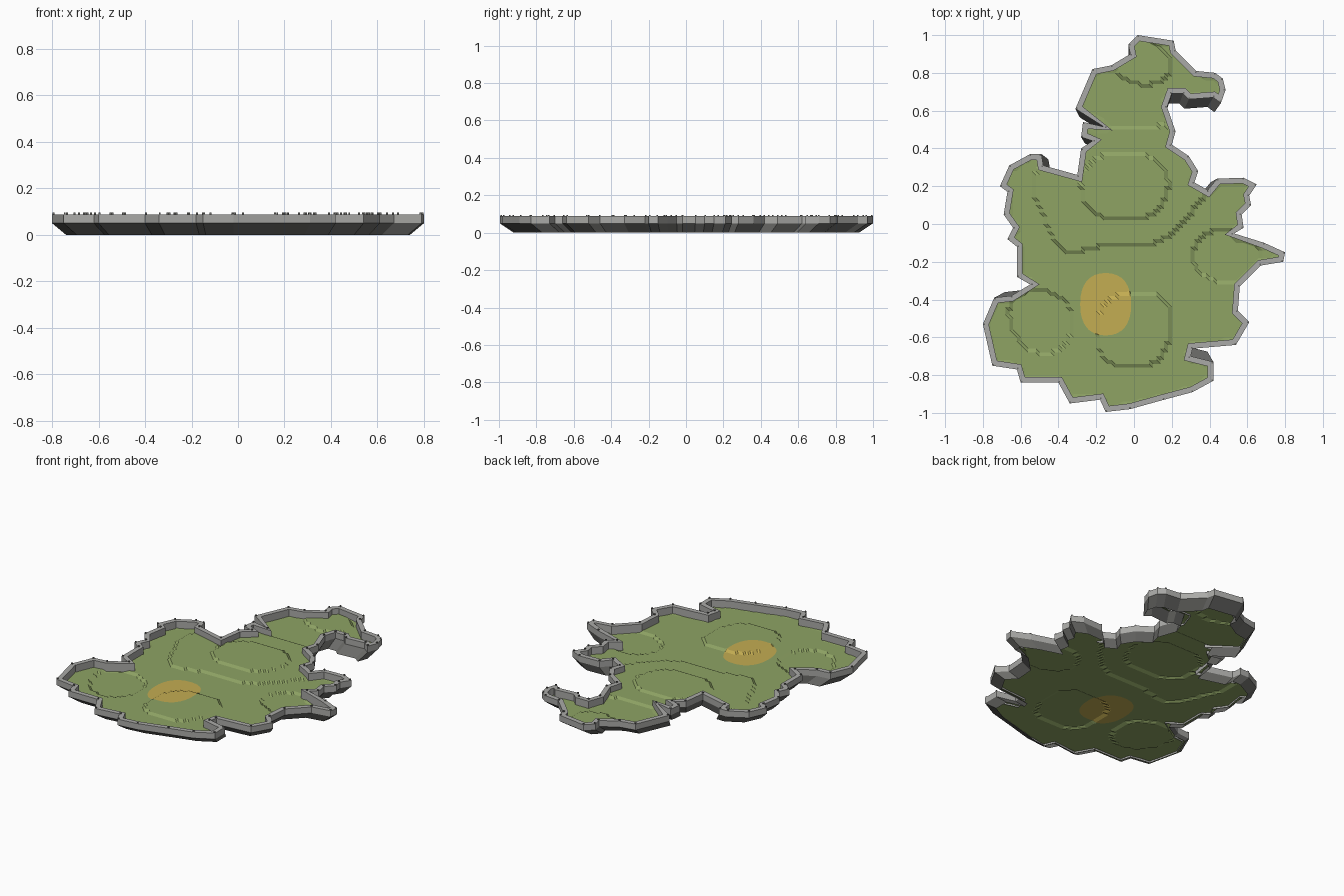
import bpy, bmesh, math
from mathutils import Vector
from mathutils.geometry import delaunay_2d_cdt

if "Cube" in bpy.data.objects:
    bpy.data.objects.remove(bpy.data.objects["Cube"])

RIM_TOP, RIM_BASE, RIM_WIDTH, TAPER = 0.088, 0.05, 0.03, 0.925

# coastline, clockwise from the northern tip
COAST = [(.02, 1), (.21, .97), (.22, .92), (.33, .81), (.43, .80), (.47, .77), (.485, .71), (.46, .64),
         (.42, .67), (.29, .66), (.26, .69), (.20, .69), (.175, .62), (.22, .49), (.20, .42), (.29, .36),
         (.34, .28), (.32, .22), (.39, .18), (.44, .24), (.58, .245), (.65, .21), (.61, .15), (.62, .10),
         (.57, .05), (.58, -.02), (.53, -.05), (.69, -.10), (.80, -.15), (.79, -.20), (.67, -.22),
         (.56, -.33), (.55, -.46), (.61, -.52), (.54, -.64), (.31, -.66), (.30, -.70), (.42, -.73),
         (.42, -.83), (.31, -.89), (.16, -.93), (-.02, -.98), (-.15, -.995), (-.18, -.93), (-.34, -.95),
         (-.40, -.84), (-.60, -.84), (-.62, -.77), (-.75, -.75), (-.80, -.53), (-.74, -.39), (-.65, -.38),
         (-.55, -.32), (-.62, -.28), (-.62, -.12), (-.67, -.08), (-.64, -.02), (-.69, .05), (-.67, .17),
         (-.71, .20), (-.66, .31), (-.55, .37), (-.49, .37), (-.48, .31), (-.30, .26), (-.28, .40),
         (-.22, .44), (-.28, .46), (-.27, .54), (-.16, .515), (-.31, .61), (-.22, .82), (-.12, .84),
         (-.02, .90), (-.03, .95)]
coast = [Vector(p) for p in reversed(COAST)]
N = len(coast)


def material(name, r, g, b):
    m = bpy.data.materials.new(name)
    m.diffuse_color = [((c / 255 + .055) / 1.055) ** 2.4 for c in (r, g, b)] + [1]
    m.use_nodes = True
    m.node_tree.nodes["Principled BSDF"].inputs["Base Color"].default_value = m.diffuse_color
    return m


def add_object(name, verts, faces, mats):
    me = bpy.data.meshes.new(name)
    me.from_pydata(verts, [], faces)
    for m in mats:
        me.materials.append(m)
    ob = bpy.data.objects.new(name, me)
    bpy.context.collection.objects.link(ob)
    return ob


def ring(points, z, scale=1.0):
    return [(p.x * scale, p.y * scale, z) for p in points]


def loft(name, rings, mat):
    verts = [v for r in rings for v in r]
    faces = [(k * N + i, k * N + (i + 1) % N, (k + 1) * N + (i + 1) % N, (k + 1) * N + i)
             for k in range(len(rings) - 1) for i in range(N)]
    return add_object(name, verts, faces, [mat])


def inset(points, d):
    out = []
    for i, p in enumerate(points):
        a = (p - points[i - 1]).normalized()
        b = (points[(i + 1) % N] - p).normalized()
        n1, n2 = Vector((-a.y, a.x)), Vector((-b.y, b.x))
        m = (n1 + n2).normalized()
        out.append(p + m * d / max(m.dot(n1), 0.6))
    return out


def clear_inside(x, y, margin):
    inside = False
    for i in range(N):
        ax, ay = coast[i - 1]
        bx, by = coast[i]
        if (ay > y) != (by > y) and x < (bx - ax) * (y - ay) / (by - ay) + ax:
            inside = not inside
        dx, dy = bx - ax, by - ay
        t = max(0, min(1, ((x - ax) * dx + (y - ay) * dy) / (dx * dx + dy * dy)))
        if (x - ax - t * dx) ** 2 + (y - ay - t * dy) ** 2 < margin * margin:
            return False
    return inside


def bump(x, y, cx, cy, rx, ry):
    return math.exp(-((x - cx) / rx) ** 2 - ((y - cy) / ry) ** 2)


def ground_height(x, y):
    # low terraces stepping down from a central rise
    f = (1.0 + 2.2 * bump(x, y, -.05, .2, .42, .28) + 0.9 * bump(x, y, .02, -.55, .3, .25)
         - 1.3 * bump(x, y, .42, -.15, .2, .18) - 1.2 * bump(x, y, -.5, -.5, .2, .18)
         + 1.2 * bump(x, y, .05, .85, .16, .12) + 0.25 * math.sin(9 * x + 2) * math.sin(8 * y))
    return 0.032 + 0.01 * max(0, min(3, round(f)))


green = material("grass green", 142, 163, 100)
sand = material("sand yellow", 196, 173, 82)
grey = material("rim grey", 170, 170, 167)
dark = material("cliff dark grey", 108, 108, 105)

# tapering cliff below, and the raised rim wall around the coast
loft("cliff", [ring(coast, 0, TAPER), ring(coast, RIM_BASE)], dark)
inner = inset(coast, RIM_WIDTH)
loft("rim_wall", [ring(coast, RIM_BASE), ring(coast, RIM_TOP), ring(inner, RIM_TOP), ring(inner, 0.032)], grey)

# small dark pegs on the rim corners
pv, pf = [], []
for p in inset(coast, 0.006):
    k = len(pv)
    for z in (RIM_TOP - 0.004, 0.095):
        pv += [(p.x + sx * .004, p.y + sy * .004, z) for sx, sy in ((-1, -1), (1, -1), (1, 1), (-1, 1))]
    pf += [(k + i, k + (i + 1) % 4, k + 4 + (i + 1) % 4, k + 4 + i) for i in range(4)]
    pf.append((k + 4, k + 5, k + 6, k + 7))
add_object("rim_pegs", pv, pf, [dark])

# terraced ground sheet with the sand patch cut into it
S, CX, CY, RX, RY = 32, -.15, -.425, .135, .165


def sand_point(t):
    c, s = math.cos(t), math.sin(t)
    return Vector((CX + RX * math.copysign(abs(c) ** .85, c), CY + RY * math.copysign(abs(s) ** .85, s)))


patch = [sand_point(2 * math.pi * i / S) for i in range(S)]
grid = [Vector((i * .02, j * .02)) for i in range(-40, 41) for j in range(-50, 51)
        if clear_inside(i * .02, j * .02, 0.028)]
edges = [(i, (i + 1) % N) for i in range(N)] + [(N + i, N + (i + 1) % S) for i in range(S)]
pts, _, tris, orig, _, _ = delaunay_2d_cdt(coast + patch + grid, edges, [], 1, 1e-5)
verts = []
for p, o in zip(pts, orig):
    on_coast = any(i < N for i in o)
    verts.append((p.x, p.y, RIM_BASE if on_coast else ground_height(p.x, p.y)))
ground = add_object("ground", verts, [tuple(t) for t in tris], [green, sand])
for poly in ground.data.polygons:
    u, v = abs(poly.center.x - CX) / RX, abs(poly.center.y - CY) / RY
    if u ** (2 / .85) + v ** (2 / .85) < 1:
        poly.material_index = 1
